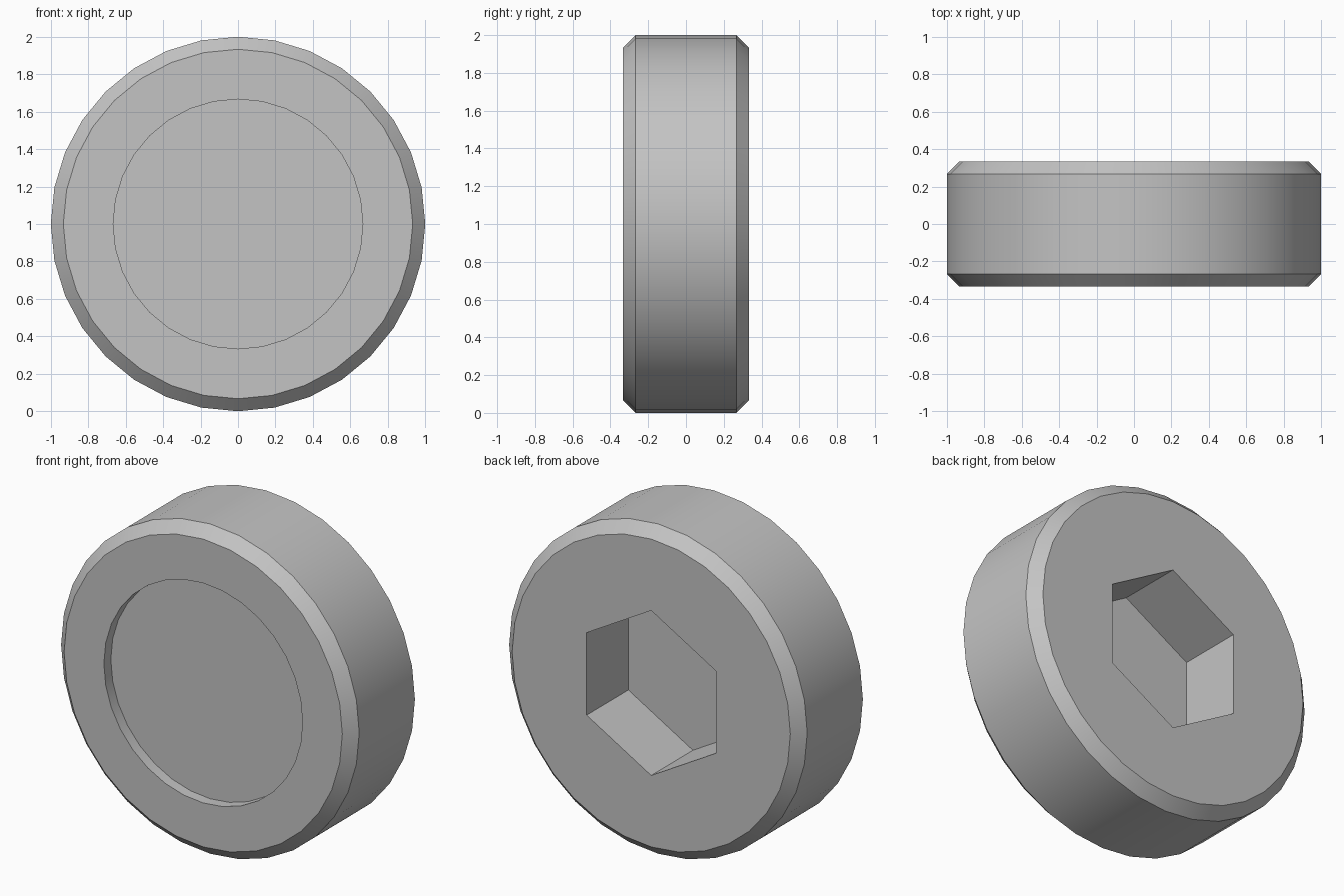
import bpy
import bmesh
from math import sin, cos, tau, radians

cube = bpy.data.objects.get("Cube")
if cube:
    bpy.data.objects.remove(cube, do_unlink=True)

SIDES = 32
RADIUS = 1.0
HALF = 1 / 3          # half the thickness
STEP = 1 / 15         # chamfer size and front recess depth
RECESS_RADIUS = 2 / 3
HEX_RADIUS = 0.5
HEX_DEPTH = 0.4

grey = bpy.data.materials.new("plain grey")
grey.use_nodes = True
colour = (0.55, 0.55, 0.55, 1)
grey.diffuse_color = colour
grey.node_tree.nodes["Principled BSDF"].inputs["Base Color"].default_value = colour

bm = bmesh.new()


def ring(radius, y, sides=SIDES):
    """Closed loop of vertices around the y axis, first one at the top."""
    return [bm.verts.new((radius * sin(tau * i / sides), y,
                          RADIUS + radius * cos(tau * i / sides)))
            for i in range(sides)]


def wall(a, b):
    """Quads between two rings with equal counts."""
    n = len(a)
    for i in range(n):
        j = (i + 1) % n
        bm.faces.new((a[i], a[j], b[j], b[i]))


def loop_edges(loop):
    found = []
    for i, v in enumerate(loop):
        w = loop[(i + 1) % len(loop)]
        found.append(bm.edges.get((v, w)) or bm.edges.new((v, w)))
    return found


# Round body: recess floor, recess wall, front rim, chamfers and side
profile = [(RECESS_RADIUS, STEP - HALF), (RECESS_RADIUS, -HALF),
           (RADIUS - STEP, -HALF), (RADIUS, STEP - HALF),
           (RADIUS, HALF - STEP), (RADIUS - STEP, HALF)]
rings = [ring(r, y) for r, y in profile]
for a, b in zip(rings, rings[1:]):
    wall(a, b)
bm.faces.new(rings[0])

# Hexagonal socket in the back
mouth = ring(HEX_RADIUS, HALF, 6)
floor = ring(HEX_RADIUS, HALF - HEX_DEPTH, 6)
wall(mouth, floor)
bm.faces.new(floor)

# Flat back around the socket
bmesh.ops.triangle_fill(bm, use_beauty=True, use_dissolve=False,
                        edges=loop_edges(rings[-1]) + loop_edges(mouth),
                        normal=(0, 1, 0))
bmesh.ops.recalc_face_normals(bm, faces=bm.faces[:])

mesh = bpy.data.meshes.new("socket_disc")
bm.to_mesh(mesh)
bm.free()
mesh.materials.append(grey)
disc = bpy.data.objects.new("socket_disc", mesh)
bpy.context.collection.objects.link(disc)

# Smooth round sides with crisp chamfer and socket edges
bpy.ops.object.select_all(action='DESELECT')
disc.select_set(True)
bpy.context.view_layer.objects.active = disc
bpy.ops.object.shade_smooth_by_angle(angle=radians(30))
